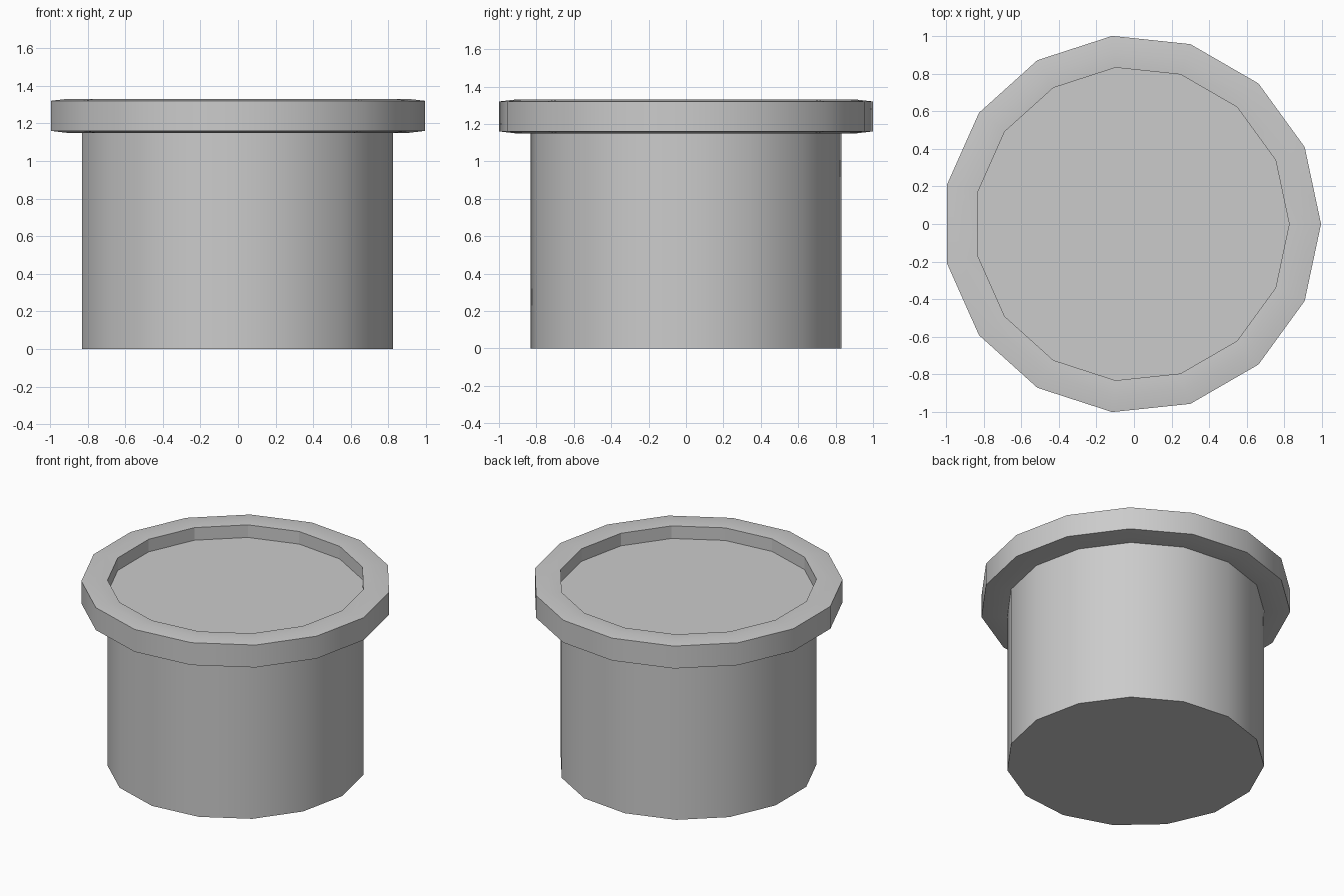
import bpy, bmesh
from math import cos, sin, pi

if "Cube" in bpy.data.objects:
    bpy.data.objects.remove(bpy.data.objects["Cube"])

SIDES = 15
CX = -0.011  # odd-sided shape: shift so the bounds are centred


def lathe(name, profile, cap_ends=False, flat_segments=()):
    """Spin (radius, z) points, listed from bottom outwards and up, about z."""
    bm = bmesh.new()
    rings = [[bm.verts.new((CX + r * cos(2 * pi * i / SIDES),
                            r * sin(2 * pi * i / SIDES), z))
              for i in range(SIDES)] for r, z in profile]
    flat = []
    for k, (a, b) in enumerate(zip(rings, rings[1:])):
        for i in range(SIDES):
            j = (i + 1) % SIDES
            f = bm.faces.new((a[i], a[j], b[j], b[i]))
            if k in flat_segments:
                flat.append(f)
    if cap_ends:
        bm.faces.new(rings[0][::-1])
        bm.faces.new(rings[-1])
    bm.faces.index_update()
    flat_ids = [f.index for f in flat]
    me = bpy.data.meshes.new(name)
    bm.to_mesh(me)
    bm.free()
    ob = bpy.data.objects.new(name, me)
    bpy.context.collection.objects.link(ob)
    bpy.ops.object.select_all(action='DESELECT')
    ob.select_set(True)
    bpy.context.view_layer.objects.active = ob
    bpy.ops.object.shade_smooth_by_angle(angle=0.52)
    for i in flat_ids:
        me.polygons[i].use_smooth = False
    return ob


# Drum body; its top cap is the recessed floor inside the rim
lathe("body", [(0.836, 0.0), (0.836, 1.235)], cap_ends=True)

# Flanged rim with slightly bulged top and underside, and faceted inner wall
lathe("rim", [(0.836, 1.155), (0.92, 1.15), (1.0055, 1.16),
              (1.0055, 1.32), (0.92, 1.33), (0.836, 1.325),
              (0.836, 1.235)], flat_segments=(5,))
